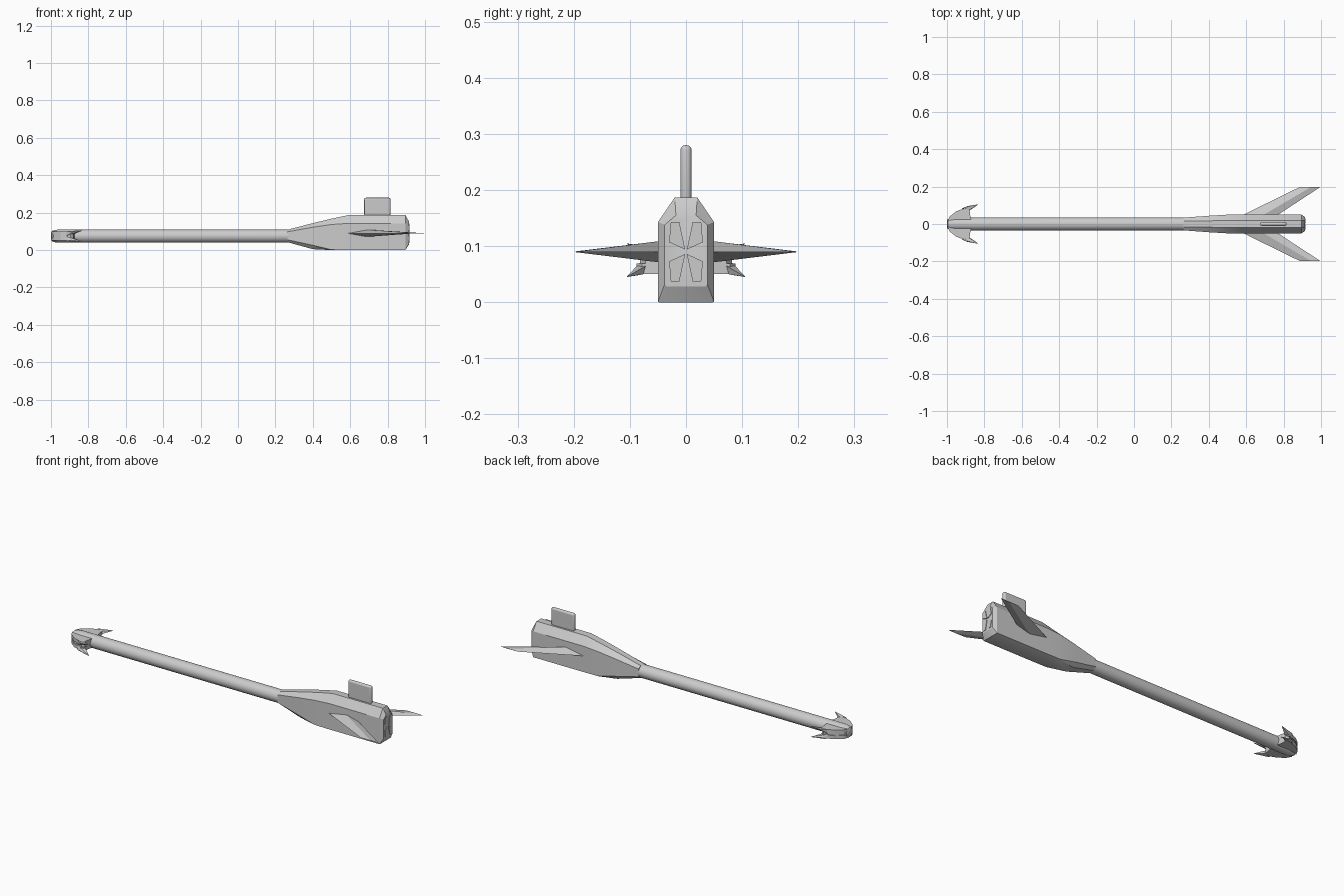
import bpy, bmesh
from math import radians, pi

if "Cube" in bpy.data.objects:
    bpy.data.objects.remove(bpy.data.objects["Cube"])

AX = 0.075  # height of the shaft axis


def make(name, verts, faces, angle=None):
    me = bpy.data.meshes.new(name)
    me.from_pydata(verts, [], faces)
    bm = bmesh.new()
    bm.from_mesh(me)
    bmesh.ops.recalc_face_normals(bm, faces=bm.faces)
    bm.to_mesh(me)
    bm.free()
    ob = bpy.data.objects.new(name, me)
    bpy.context.collection.objects.link(ob)
    if angle:
        bpy.ops.object.select_all(action='DESELECT')
        bpy.context.view_layer.objects.active = ob
        ob.select_set(True)
        bpy.ops.object.shade_smooth_by_angle(angle=radians(angle))
    return ob


def loft(name, rings, angle=None):
    n = len(rings[0])
    verts = [p for r in rings for p in r]
    faces = [(k * n + i, k * n + (i + 1) % n, (k + 1) * n + (i + 1) % n, (k + 1) * n + i)
             for k in range(len(rings) - 1) for i in range(n)]
    faces += [tuple(range(n)), tuple(range((len(rings) - 1) * n, len(rings) * n))]
    return make(name, verts, faces, angle)


def circle(x, r, n=24):
    from math import cos, sin
    return [(x, r * cos(2 * pi * i / n), AX + r * sin(2 * pi * i / n)) for i in range(n)]


# Shaft with a rounded nose
loft("shaft", [circle(x, r) for x, r in
               [(-1.0, 0.018), (-0.995, 0.027), (-0.98, 0.033), (-0.95, 0.035), (0.34, 0.035)]], 35)


# Faceted rear body: x, bottom half width, bottom z, side half width, chine z, shoulder z, top half width, top z
def section(x, b, zb, w, zc, zs, t, zt):
    half = [(b, zb), (w, zc), (w, zs), (t, zt)]
    return [(x, y, z) for y, z in half] + [(x, -y, z) for y, z in reversed(half)]


body = loft("rear_body", [section(*s) for s in [
    (0.265, 0.016, 0.042, 0.034, 0.055, 0.098, 0.015, 0.109),
    (0.40, 0.026, 0.005, 0.044, 0.026, 0.122, 0.017, 0.144),
    (0.50, 0.046, 0.0, 0.050, 0.002, 0.137, 0.019, 0.168),
    (0.59, 0.048, 0.0, 0.050, 0.001, 0.143, 0.020, 0.187),
    (0.895, 0.048, 0.0, 0.050, 0.001, 0.143, 0.020, 0.187),
    (0.913, 0.034, 0.028, 0.038, 0.032, 0.138, 0.018, 0.155)]], 30)

# Four slightly raised panels on the end face, meeting in a star
for sy in (1, -1):
    for sz in (1, -1):
        prof = [(0.0015, 0.004), (0.03, 0.017), (0.027, 0.053), (0.012, 0.053)]
        loft("end_panel", [[(x, sy * y, 0.09 + sz * z) for y, z in prof] for x in (0.905, 0.916)])

# Swept wings with a diamond section, thinning to a sharp tip
for s in (1, -1):
    def chord(y, x0, x1, xm, h):
        return [(x0, s * y, 0.09), (xm, s * y, 0.09 + h), (x1, s * y, 0.09), (xm, s * y, 0.09 - h)]
    loft("wing", [chord(0.03, 0.545, 0.74, 0.66, 0.021),
                  chord(0.197, 0.885, 0.995, 0.945, 0.0007)])

# Top fin with rounded edges
bpy.ops.mesh.primitive_cube_add(size=1, location=(0.745, 0, 0.23))
fin = bpy.context.object
fin.name = "top_fin"
fin.scale = (0.14, 0.02, 0.10)
bpy.ops.object.transform_apply(location=False, rotation=False, scale=True)
bev = fin.modifiers.new("bevel", 'BEVEL')
bev.width, bev.segments = 0.009, 4
bpy.ops.object.shade_smooth_by_angle(angle=radians(35))

# Barbed head: a side blade with an upper and a lower prong
outline = [(-0.998, 0.015), (-0.985, 0.04), (-0.95, 0.068), (-0.895, 0.088),
           (-0.88, 0.078), (-0.875, 0.043), (-0.87, 0.02)]
for s in (1, -1):
    for k in (1, -1):
        loft("head_blade", [[(x, s * y, AX + k * h) for x, y in outline] for h in (0.006, 0.025)])
        base = [(-0.915, 0.086, 0.027), (-0.92, 0.08, 0.002), (-0.885, 0.068, 0.008), (-0.88, 0.076, 0.025)]
        verts = [(x, s * y, AX + k * h) for x, y, h in base] + [(-0.83, s * 0.106, AX + k * 0.030),
                                                                (-0.89, s * 0.096, AX + k * 0.022)]
        make("head_prong", verts, [(0, 1, 2, 3), (0, 1, 5), (0, 5, 4), (5, 1, 4), (1, 2, 4), (2, 3, 4), (3, 0, 4)])
    # recessed web between the blade halves
    loft("head_web", [[(x, s * (y - 0.006), AX + h) for x, y in outline] for h in (-0.007, 0.007)])
